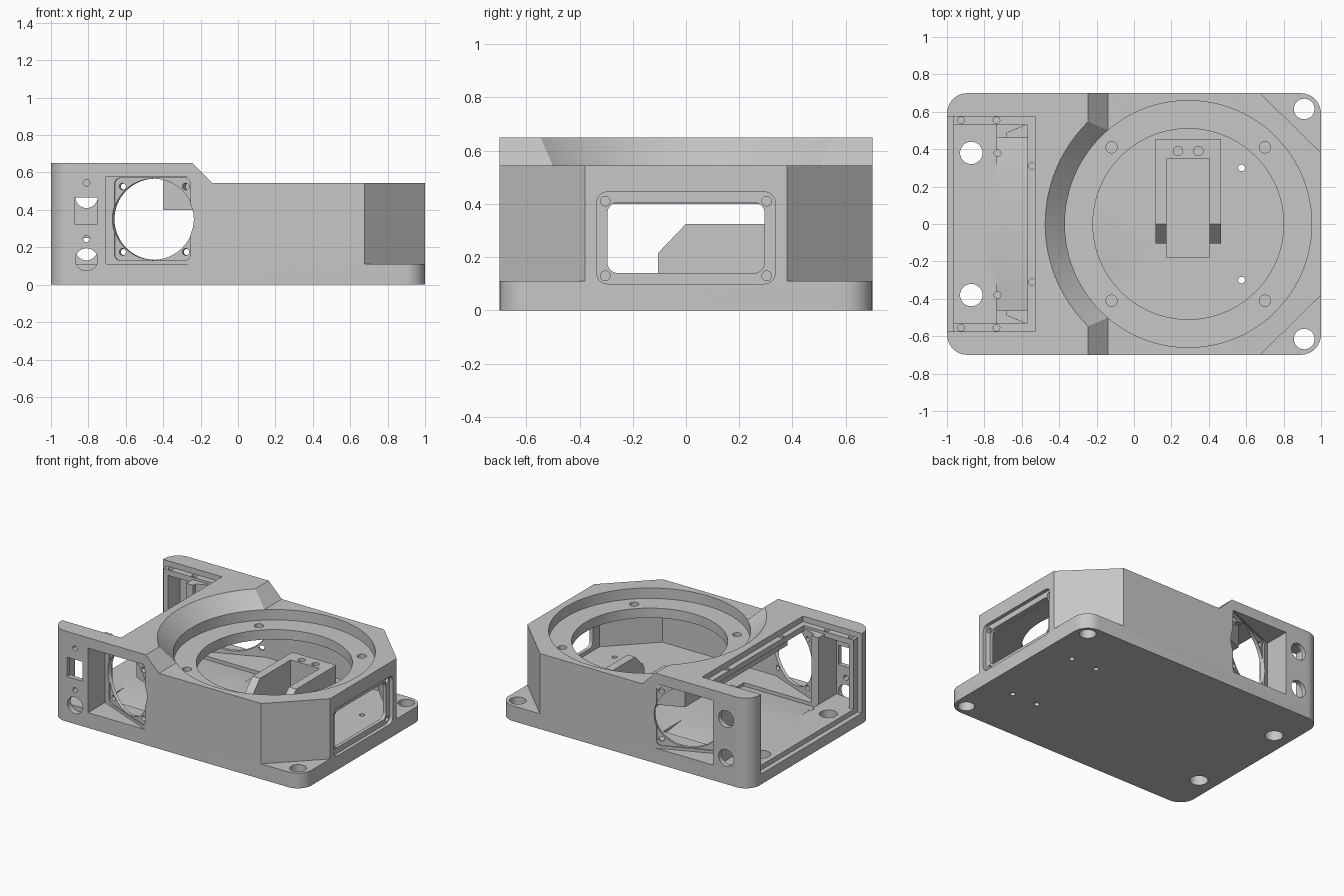
import bpy, bmesh, math
from mathutils import Matrix

if "Cube" in bpy.data.objects:
    bpy.data.objects.remove(bpy.data.objects["Cube"])

grey = bpy.data.materials.new("light_grey")
grey.diffuse_color = (0.57, 0.57, 0.57, 1)
grey.use_nodes = True
grey.node_tree.nodes["Principled BSDF"].inputs["Base Color"].default_value = grey.diffuse_color


def make(name, bm):
    bmesh.ops.recalc_face_normals(bm, faces=bm.faces)
    me = bpy.data.meshes.new(name)
    bm.to_mesh(me)
    bm.free()
    me.materials.append(grey)
    ob = bpy.data.objects.new(name, me)
    bpy.context.collection.objects.link(ob)
    return ob


def prism(pts, a, b, axis="z", name="cutter"):
    """Extrude a 2D outline along an axis: z takes (x,y), y takes (x,z), x takes (y,z)."""
    place = {"z": lambda u, v, w: (u, v, w),
             "y": lambda u, v, w: (u, w, v),
             "x": lambda u, v, w: (w, u, v)}[axis]
    bm = bmesh.new()
    lo = [bm.verts.new(place(u, v, a)) for u, v in pts]
    hi = [bm.verts.new(place(u, v, b)) for u, v in pts]
    bm.faces.new(lo)
    bm.faces.new(hi)
    n = len(pts)
    for i in range(n):
        j = (i + 1) % n
        bm.faces.new((lo[i], lo[j], hi[j], hi[i]))
    return make(name, bm)


def rect(u0, u1, v0, v1, r=0.0, seg=8):
    if r == 0:
        return [(u0, v0), (u1, v0), (u1, v1), (u0, v1)]
    pts = []
    for k, (u, v) in enumerate([(u1 - r, v1 - r), (u0 + r, v1 - r), (u0 + r, v0 + r), (u1 - r, v0 + r)]):
        for i in range(seg + 1):
            t = math.pi / 2 * (k + i / seg)
            pts.append((u + r * math.cos(t), v + r * math.sin(t)))
    return pts


def circle(u, v, r, seg=32):
    return [(u + r * math.cos(2 * math.pi * i / seg), v + r * math.sin(2 * math.pi * i / seg))
            for i in range(seg)]


def boolean(target, tool, op="DIFFERENCE"):
    m = target.modifiers.new("bool", "BOOLEAN")
    m.operation, m.object, m.solver = op, tool, "EXACT"
    bpy.context.view_layer.objects.active = target
    bpy.ops.object.modifier_apply(modifier=m.name)
    bpy.data.objects.remove(tool, do_unlink=True)


# Outer block with rounded vertical corners
body = prism(rect(-1, 1, -0.7, 0.7, 0.11), 0, 0.65, name="housing_body")


def cut(pts, a, b, axis="z"):
    boolean(body, prism(pts, a, b, axis))


def mirrored(side):
    """Close a half outline (y > 0) with its mirror image."""
    return side + [(x, -y) for x, y in reversed(side)]


# Lower deck on the right, with sloped step
cut([(-0.245, 0.65), (-0.14, 0.545), (1.1, 0.545), (1.1, 0.8), (-0.395, 0.8)], -0.8, 0.8, "y")

# Diagonal corners above the mounting feet
for s in (-1, 1):
    cut([(0.675, s * 0.7), (0.575, s * 0.8), (1.2, s * 0.8), (1.2, s * 0.183), (1, s * 0.38)], 0.11, 0.8)

# Conical relief, ring seat and round opening through the ring plate
bm = bmesh.new()
bmesh.ops.create_cone(bm, cap_ends=True, segments=96, radius1=0.66, radius2=0.815, depth=0.155,
                      matrix=Matrix.Translation((0.29, 0, 0.545 + 0.0775)))
boolean(body, make("cutter", bm))
cut(circle(0.29, 0, 0.66, 96), 0.47, 0.6)
cut(circle(0.29, 0, 0.51, 96), 0.25, 0.6)

# Thin-walled hollow below the ring plate, joined to the equipment bay on the left
cheek = [(-1.1, 0.53), (-0.93, 0.53), (-0.93, 0.665), (-0.735, 0.665),
         (-0.735, 0.46), (-0.68, 0.46), (-0.68, 0.487)]
cut(mirrored(cheek + [(-0.25, 0.667), (0.655, 0.667), (0.95, 0.372)]), 0.11, 0.40)
cut(mirrored(cheek + [(-0.40, 0.604)]), 0.11, 0.57)

# Top opening of the bay
cut(mirrored([(-1.1, 0.53), (-0.735, 0.53), (-0.735, 0.46), (-0.68, 0.46), (-0.68, 0.487),
              (-0.58, 0.529), (-0.57, 0.529)]), 0.5, 0.8)
cut(rect(-1.1, -0.57, -0.53, 0.53), 0.592, 0.8)

# Ring screw holes
for x in (-0.12, 0.70):
    for y in (-0.41, 0.41):
        cut(circle(x, y, 0.03), 0.42, 0.6)

# Floor ramps sinking towards the fans
for s in (-1, 1):
    cut([(s * 0.25, 0.11), (s * 0.25, 0.15), (s * 0.46, 0.15), (s * 0.46, 0.085)], -0.735, -0.14, "x")

# Foot holes and small marks in the bay floor
for s in (-1, 1):
    cut(circle(0.91, s * 0.615, 0.055), -0.1, 0.2)
    cut(circle(-0.87, s * 0.38, 0.06), -0.1, 0.2)
    cut(circle(-0.73, s * 0.38, 0.018), 0.05, 0.2)

# Rebate for a cover, along the top and left side
cut(rect(-1.1, -0.53, -0.575, 0.575), 0.61, 0.8)
cut(rect(-1.1, -0.965, -0.575, 0.575), 0.075, 0.8)
for s in (-1, 1):
    for x, y in ((-0.925, 0.555), (-0.735, 0.555), (-0.545, 0.31)):
        cut(circle(x, s * y, 0.018), 0.58, 0.7)

# Tilted fan recesses, fan openings and screw holes on both sides
slope = math.atan2(0.19, 0.455)
stretch = 1 / math.cos(slope)
for s in (-1, 1):
    cut([(-0.25, s * 0.70), (-0.25, s * 0.8), (-0.705, s * 0.8), (-0.705, s * 0.51)], 0.11, 0.575)
    tilt = (Matrix.Translation((-0.455, s * 0.614, 0.35)) @ Matrix.Rotation(s * slope, 4, "Z")
            @ Matrix.Diagonal((stretch, 1, 1, 1)))
    shapes = [(rect(-0.205, 0.2, -0.22, 0.22, 0.03), 0.008, 0.04), (circle(0, 0, 0.217, 64), 0.05, 0.03)]
    shapes += [(circle(u, v, 0.018), 0.05, 0.03) for u in (-0.165, 0.172) for v in (-0.175, 0.175)]
    for pts, inside, outside in shapes:
        tool = prism(pts, *sorted((-s * inside, s * outside)), "y")
        tool.data.transform(tilt)
        boolean(body, tool)

# Connector ports: front has a square and a round one, back has two round ones
for pts in (rect(-0.875, -0.75, 0.325, 0.465), circle(-0.81, 0.135, 0.06),
            circle(-0.81, 0.545, 0.018), circle(-0.81, 0.245, 0.018)):
    cut(pts, -0.8, -0.66, "y")
for z in (0.19, 0.47):
    cut(circle(-0.81, z, 0.06), 0.66, 0.8, "y")

# Right window with a shallow frame and screws
cut(rect(-0.335, 0.335, 0.10, 0.445, 0.04), 0.975, 1.1, "x")
cut(rect(-0.295, 0.295, 0.14, 0.405, 0.04), 0.94, 1.1, "x")
for y in (-0.303, 0.303):
    for z in (0.13, 0.41):
        cut(circle(y, z, 0.018), 0.955, 1.1, "x")

# Small holes through the floor
for x in (0.575, 0.78):
    for y in (-0.3, 0.3):
        cut(circle(x, y, 0.018), -0.1, 0.2)

# Pedestal with sloped cheeks, a channel and two screw holes
pedestal = prism([(0.455, 0.10), (0.455, 0.325), (0, 0.325), (-0.105, 0.215), (-0.105, 0.10)],
                 0.115, 0.465, "x", "pedestal")
boolean(body, pedestal, "UNION")
cut(rect(0.175, 0.405, -0.18, 0.35), 0.09, 0.5)
for x in (0.235, 0.345):
    cut(circle(x, 0.39, 0.025), 0.24, 0.5)

# One colour, with only the curved walls smoothed
body.data.materials.clear()
body.data.materials.append(grey)
for p in body.data.polygons:
    p.material_index = 0
bpy.ops.object.select_all(action="DESELECT")
body.select_set(True)
bpy.context.view_layer.objects.active = body
bpy.ops.object.shade_smooth_by_angle(angle=math.radians(14))
